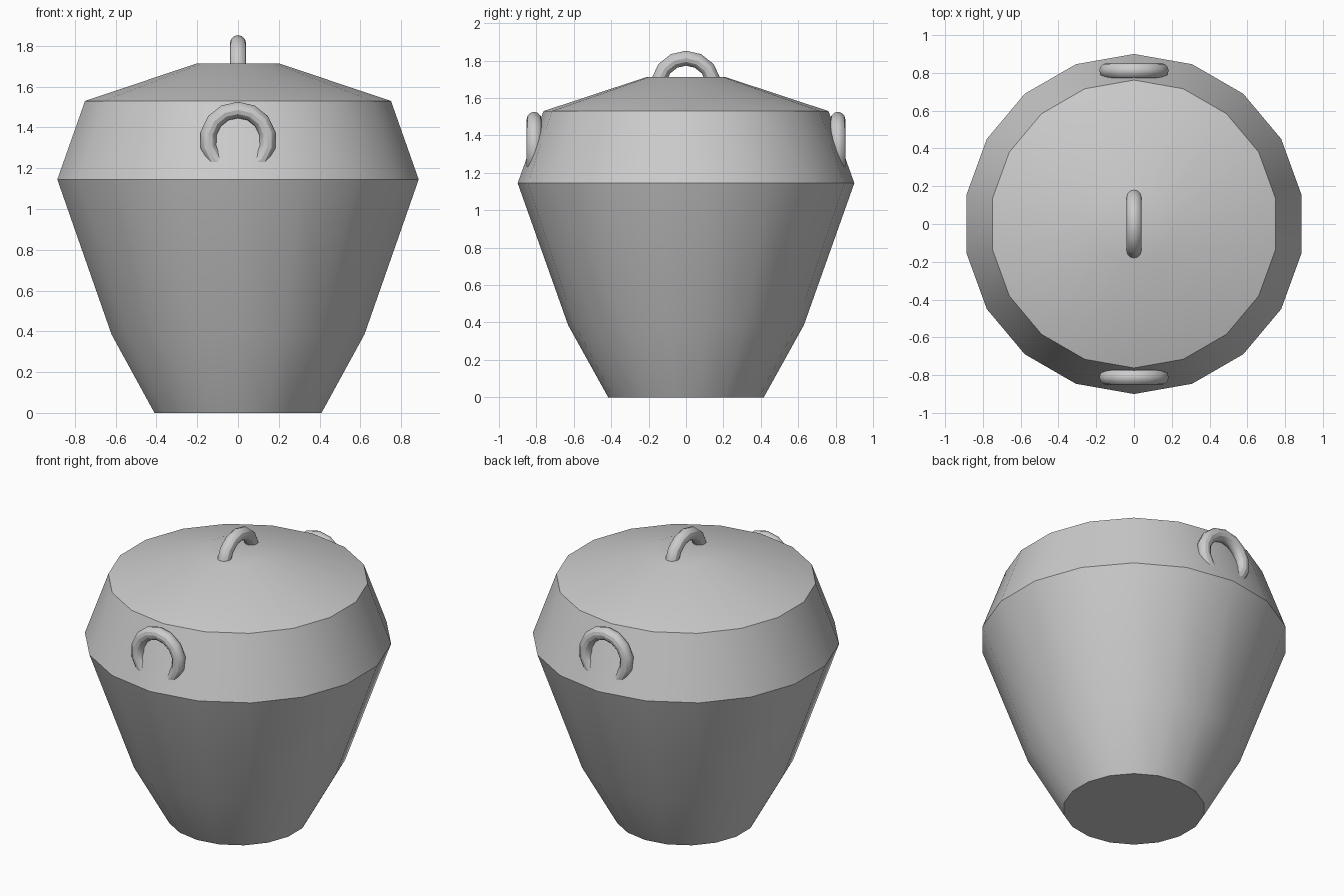
import bpy, bmesh
from math import sin, cos, pi, radians

cube = bpy.data.objects.get("Cube")
if cube:
    bpy.data.objects.remove(cube, do_unlink=True)

# Single clay colour
clay = bpy.data.materials.new("light_grey")
clay.use_nodes = True
grey = (0.6, 0.6, 0.6, 1)
clay.diffuse_color = grey
clay.node_tree.nodes["Principled BSDF"].inputs["Base Color"].default_value = grey

SIDES = 18


def lathe(name, profile):
    """Closed solid from (radius, height) rings, with a corner facing +y."""
    bm = bmesh.new()
    rings = []
    for r, z in profile:
        rings.append([bm.verts.new((r * sin(2 * pi * i / SIDES), r * cos(2 * pi * i / SIDES), z))
                      for i in range(SIDES)])
    for a, b in zip(rings, rings[1:]):
        for i in range(SIDES):
            j = (i + 1) % SIDES
            bm.faces.new((a[i], a[j], b[j], b[i]))
    bm.faces.new(rings[0])
    bm.faces.new(rings[-1])
    bmesh.ops.recalc_face_normals(bm, faces=bm.faces)
    mesh = bpy.data.meshes.new(name)
    bm.to_mesh(mesh)
    bm.free()
    obj = bpy.data.objects.new(name, mesh)
    bpy.context.collection.objects.link(obj)
    finish(obj)


def finish(obj):
    obj.data.materials.append(clay)
    bpy.ops.object.select_all(action="DESELECT")
    obj.select_set(True)
    bpy.context.view_layer.objects.active = obj
    bpy.ops.object.shade_smooth_by_angle(angle=radians(30))


def ring_handle(name, y, z, tilt):
    """Ring standing in the yz plane, partly sunk into the pot."""
    bpy.ops.mesh.primitive_torus_add(major_segments=14, minor_segments=12,
                                     major_radius=0.148, minor_radius=0.04,
                                     location=(0, y, z), rotation=(tilt, pi / 2, 0))
    obj = bpy.context.object
    obj.name = name
    finish(obj)


# Pot body and lid
lathe("pot_body", [(0.416, 0), (0.63, 0.385), (0.9, 1.145), (0.762, 1.53)])
lathe("lid", [(0.762, 1.53), (0.208, 1.713)])

# Handles: one on the lid, one at the front and one at the back
ring_handle("lid_handle", 0, 1.665, 0)
ring_handle("front_handle", -0.812, 1.338, -pi / 2)
ring_handle("back_handle", 0.812, 1.338, pi / 2)
